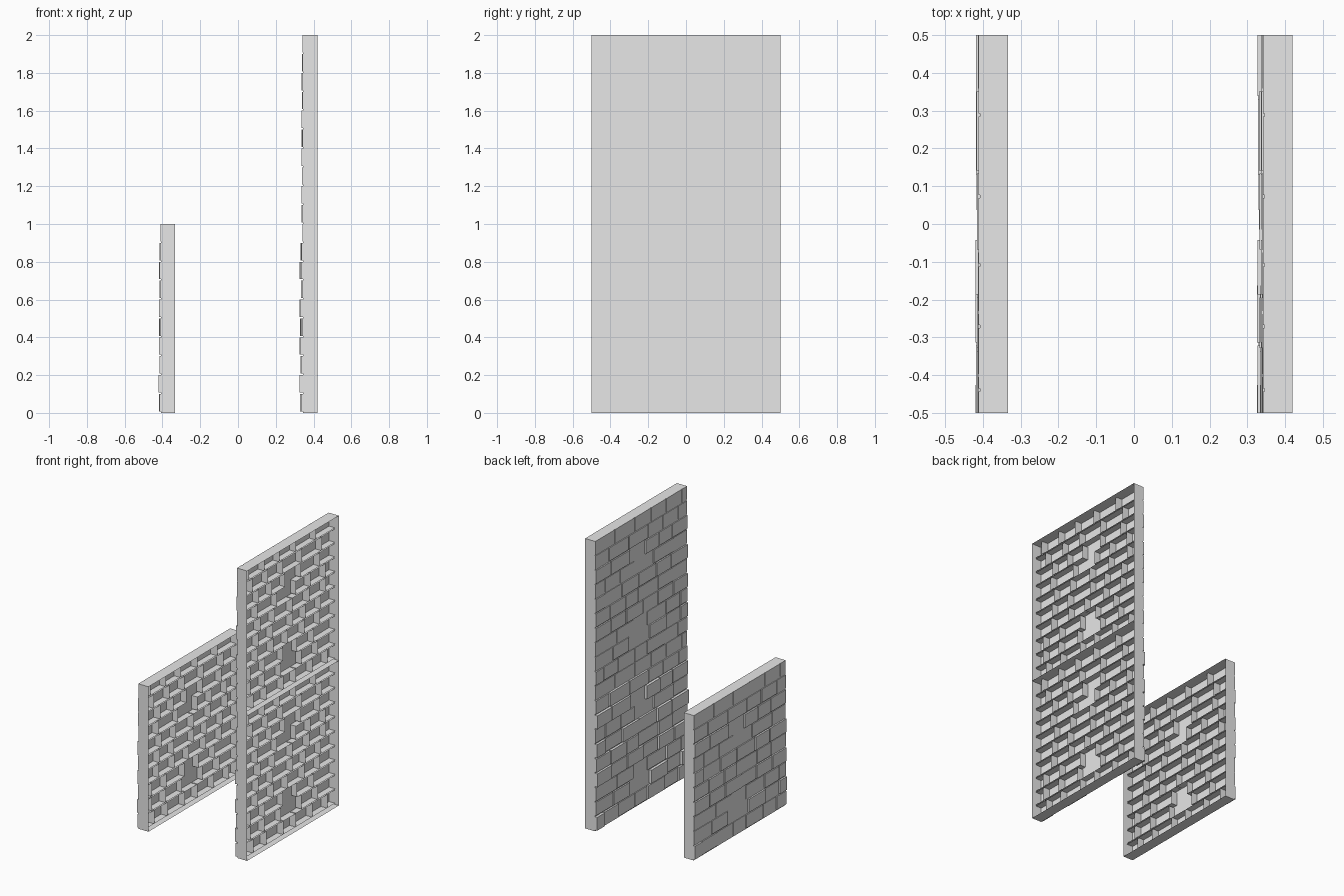
import bpy
import bmesh
import random

cube = bpy.data.objects.get("Cube")
if cube:
    bpy.data.objects.remove(cube, do_unlink=True)

GREY = (0.8, 0.8, 0.8, 1.0)
stone = bpy.data.materials.new("plain_grey")
stone.use_nodes = True
stone.diffuse_color = GREY
stone.node_tree.nodes["Principled BSDF"].inputs["Base Color"].default_value = GREY

ROW = 0.1       # course height
GAP = 0.008     # joint width
RIM = 0.075     # depth of the panel rim
RIB = 0.045     # how far brick sides reach behind the panel


def open_box(bm, x0, x1, y0, y1, z0, z1):
    """A thin-walled box whose +x side is open."""
    ring = [(y0, z0), (y0, z1), (y1, z1), (y1, z0)]
    front = [bm.verts.new((x0, y, z)) for y, z in ring]
    back = [bm.verts.new((x1, y, z)) for y, z in ring]
    bm.faces.new(front[::-1])
    for i in range(4):
        j = (i + 1) % 4
        bm.faces.new((front[i], front[j], back[j], back[i]))
    bmesh.ops.recalc_face_normals(bm, faces=bm.faces)
    if bm.faces[:][0].normal.x > 0:
        bmesh.ops.reverse_faces(bm, faces=bm.faces)


def finish(name, bm):
    mesh = bpy.data.meshes.new(name)
    bm.to_mesh(mesh)
    bm.free()
    mesh.materials.append(stone)
    obj = bpy.data.objects.new(name, mesh)
    bpy.context.collection.objects.link(obj)


def brick_layout():
    """Random courses; some bricks are left out to show the bare panel."""
    rng = random.Random(7)
    layout = []
    for row in range(10):
        y = -0.5
        edges = [y]
        y += rng.uniform(0.06, 0.2)
        while y < 0.43:
            edges.append(y)
            y += rng.uniform(0.13, 0.22)
        edges.append(0.5)
        for a, b in zip(edges, edges[1:]):
            bare = row in (1, 2, 6, 7) and a <= 0.03 < b
            if not bare:
                layout.append((row, a, b, rng.random()))
    return layout


LAYOUT = brick_layout()


def wall_module(name, x, base, low, high):
    # hollow panel with a deep rim
    bm = bmesh.new()
    open_box(bm, x, x + RIM, -0.5, 0.5, base, base + 1)
    finish(name + "_panel", bm)
    # bricks pushed through the panel by differing amounts
    bm = bmesh.new()
    for row, a, b, t in LAYOUT:
        z = base + row * ROW
        out = 0.003 if row == 9 else low + (high - low) * t
        y0 = a + (GAP / 2 if a > -0.5 else 0)
        y1 = b - (GAP / 2 if b < 0.5 else 0)
        open_box(bm, x - out, x + RIB, y0, y1, z + GAP, z + ROW)
    finish(name + "_bricks", bm)


wall_module("short_wall", -0.408, 0, 0.003, 0.012)
wall_module("tall_wall_lower", 0.345, 0, 0.005, 0.02)
wall_module("tall_wall_upper", 0.345, 1, 0.003, 0.01)
